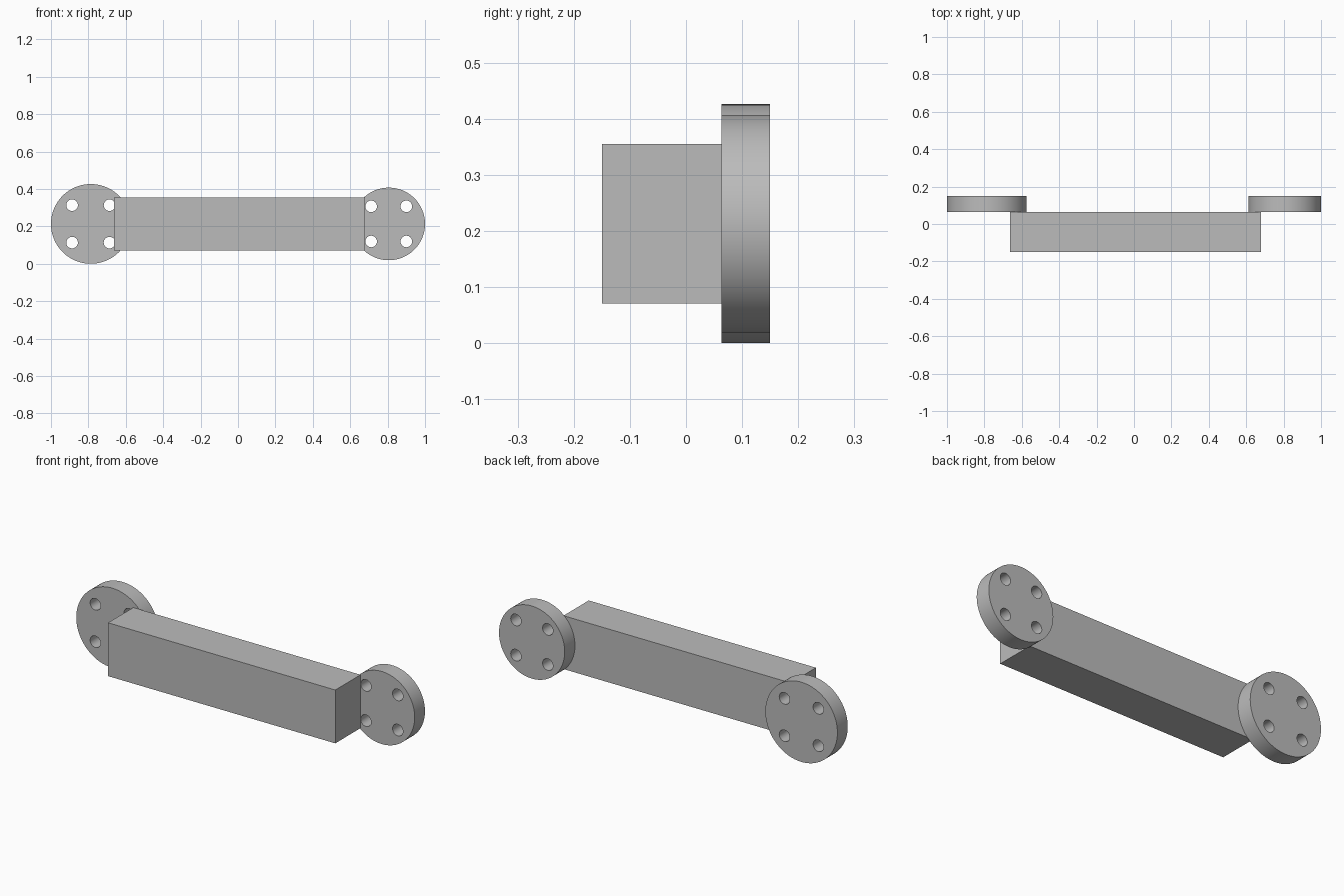
import bpy
import math

default = bpy.data.objects.get("Cube")
if default:
    bpy.data.objects.remove(default, do_unlink=True)

# Single grey finish
grey = bpy.data.materials.new("plain_grey")
grey.use_nodes = True
colour = (0.5, 0.5, 0.5, 1)
grey.diffuse_color = colour
grey.node_tree.nodes["Principled BSDF"].inputs["Base Color"].default_value = colour

MID_Z = 0.213
BACK_Y, JOIN_Y, FRONT_Y = 0.15, 0.063, -0.15
HOLE_RADIUS = 0.031


def cylinder(name, x, z, radius, depth, sides):
    """Cylinder whose axis runs front to back through the flange layer."""
    bpy.ops.mesh.primitive_cylinder_add(
        vertices=sides, radius=radius, depth=depth,
        location=(x, (BACK_Y + JOIN_Y) / 2, z), rotation=(math.pi / 2, 0, 0))
    obj = bpy.context.object
    obj.name = name
    return obj


def flange(name, x, radius, spacing):
    """Round plate with a square pattern of four through holes."""
    plate = cylinder(name, x, MID_Z, radius, BACK_Y - JOIN_Y, 96)
    plate.data.materials.append(grey)
    cutters = []
    for sx in (-1, 1):
        for sz in (-1, 1):
            cutter = cylinder("hole_cutter", x + sx * spacing, MID_Z + sz * spacing,
                              HOLE_RADIUS, 0.2, 32)
            cutter.data.materials.append(grey)
            cutter.hide_render = True
            cutters.append(cutter)
            cut = plate.modifiers.new("bolt_hole", "BOOLEAN")
            cut.operation = "DIFFERENCE"
            cut.solver = "EXACT"
            cut.object = cutter
    # Apply the cuts, then discard the cutters
    bpy.ops.object.select_all(action="DESELECT")
    plate.select_set(True)
    bpy.context.view_layer.objects.active = plate
    bpy.ops.object.convert(target="MESH")
    for cutter in cutters:
        bpy.data.objects.remove(cutter, do_unlink=True)
    bpy.ops.object.shade_smooth_by_angle(angle=math.radians(30))


# Rectangular bar in front
left_x, right_x = 0.68, -0.663
bpy.ops.mesh.primitive_cube_add(
    size=1, location=((left_x + right_x) / 2, (FRONT_Y + JOIN_Y) / 2, MID_Z))
bar = bpy.context.object
bar.name = "bar"
bar.scale = (left_x - right_x, JOIN_Y - FRONT_Y, 0.285)
bpy.ops.object.transform_apply(location=False, rotation=False, scale=True)
bar.data.materials.append(grey)

# Mounting flanges behind each end; the right one is larger
flange("right_flange", -0.787, 0.213, 0.1)
flange("left_flange", 0.806, 0.194, 0.094)
